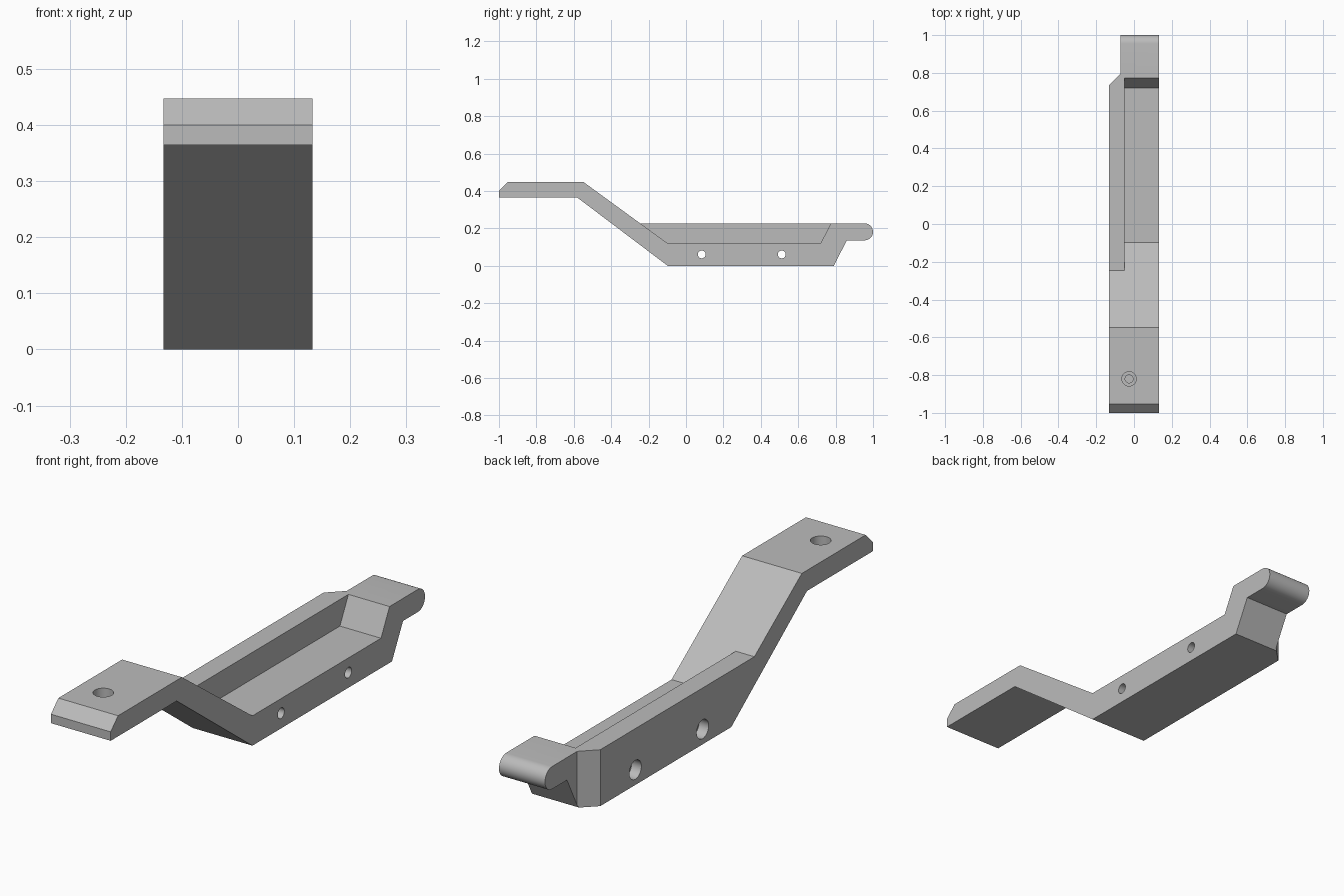
import bpy, bmesh, math
from mathutils import Vector

cube = bpy.data.objects.get("Cube")
if cube:
    bpy.data.objects.remove(cube, do_unlink=True)

grey = bpy.data.materials.new("plain grey")
grey.use_nodes = True
grey.diffuse_color = (0.5, 0.5, 0.5, 1)
grey.node_tree.nodes["Principled BSDF"].inputs["Base Color"].default_value = (0.5, 0.5, 0.5, 1)


def prism(name, points, offset):
    """Extrude a closed 3D outline along an offset."""
    bm = bmesh.new()
    face = bm.faces.new([bm.verts.new(p) for p in points])
    result = bmesh.ops.extrude_face_region(bm, geom=[face])
    verts = [g for g in result["geom"] if isinstance(g, bmesh.types.BMVert)]
    bmesh.ops.translate(bm, vec=offset, verts=verts)
    bmesh.ops.recalc_face_normals(bm, faces=bm.faces)
    mesh = bpy.data.meshes.new(name)
    bm.to_mesh(mesh)
    bm.free()
    mesh.materials.append(grey)
    obj = bpy.data.objects.new(name, mesh)
    bpy.context.collection.objects.link(obj)
    return obj


def side_prism(name, outline, x0, x1):
    return prism(name, [(x0, y, z) for y, z in outline], (x1 - x0, 0, 0))


def rod(name, start, end, radius, sides=40):
    """Cylinder between two points."""
    start, axis = Vector(start), Vector(end) - Vector(start)
    turn = axis.to_track_quat("Z", "Y")
    ring = [start + turn @ Vector((radius * math.cos(a), radius * math.sin(a), 0))
            for a in (2 * math.pi * i / sides for i in range(sides))]
    return prism(name, ring, axis)


def cut(obj, cutter):
    cutter.hide_render = True
    mod = obj.modifiers.new("cut", "BOOLEAN")
    mod.operation, mod.solver, mod.object = "DIFFERENCE", "EXACT", cutter
    bpy.context.view_layer.objects.active = obj
    bpy.ops.object.modifier_apply(modifier=mod.name)
    bpy.data.objects.remove(cutter, do_unlink=True)


HALF, TOP, FLOOR = 0.133, 0.227, 0.12
NOSE_R = 0.0455

# Full-width side profile: raised tab, sloping strap, body and round-nosed hook
nose = [(1 - NOSE_R + NOSE_R * math.cos(a), TOP - NOSE_R + NOSE_R * math.sin(a))
        for a in (math.pi * (i / 16 - 0.5) for i in range(17))]
profile = [(-1, 0.364), (-0.58, 0.364), (-0.098, 0), (0.79, 0), (0.86, TOP - 2 * NOSE_R)]
profile += nose + [(-0.245, TOP), (-0.547, 0.447), (-0.953, 0.447), (-1, 0.4)]
bracket = side_prism("bracket", profile, -HALF, HALF)

# Open pocket beside the long wall
pocket = [(-0.098, FLOOR), (0.72, FLOOR), (0.774, TOP), (0.80, 0.278), (-0.245, 0.278), (-0.245, TOP)]
cut(bracket, side_prism("pocket_cutter", pocket, -0.05, 0.3))

# Narrowed hook with an angled wall corner
corner = [(-0.072, 0.795), (-0.072, 1.1), (-0.3, 1.1), (-0.3, 0.571)]
cut(bracket, prism("corner_cutter", [(x, y, -0.1) for x, y in corner], (0, 0, 0.5)))

# Two cross holes, counterbored on the wall side
for y in (0.084, 0.512):
    cut(bracket, rod("hole_cutter", (-0.3, y, 0.061), (0.3, y, 0.061), 0.021))
    cut(bracket, rod("bore_cutter", (-0.3, y, 0.061), (-0.09, y, 0.061), 0.038))

# Stepped blind hole in the raised tab
for radius, depth in ((0.038, 0.405), (0.021, 0.385)):
    cut(bracket, rod("tab_hole_cutter", (-0.026, -0.82, 0.6), (-0.026, -0.82, depth), radius))

bpy.ops.object.select_all(action="DESELECT")
bracket.select_set(True)
bpy.context.view_layer.objects.active = bracket
bpy.ops.object.shade_smooth_by_angle(angle=math.radians(25))
